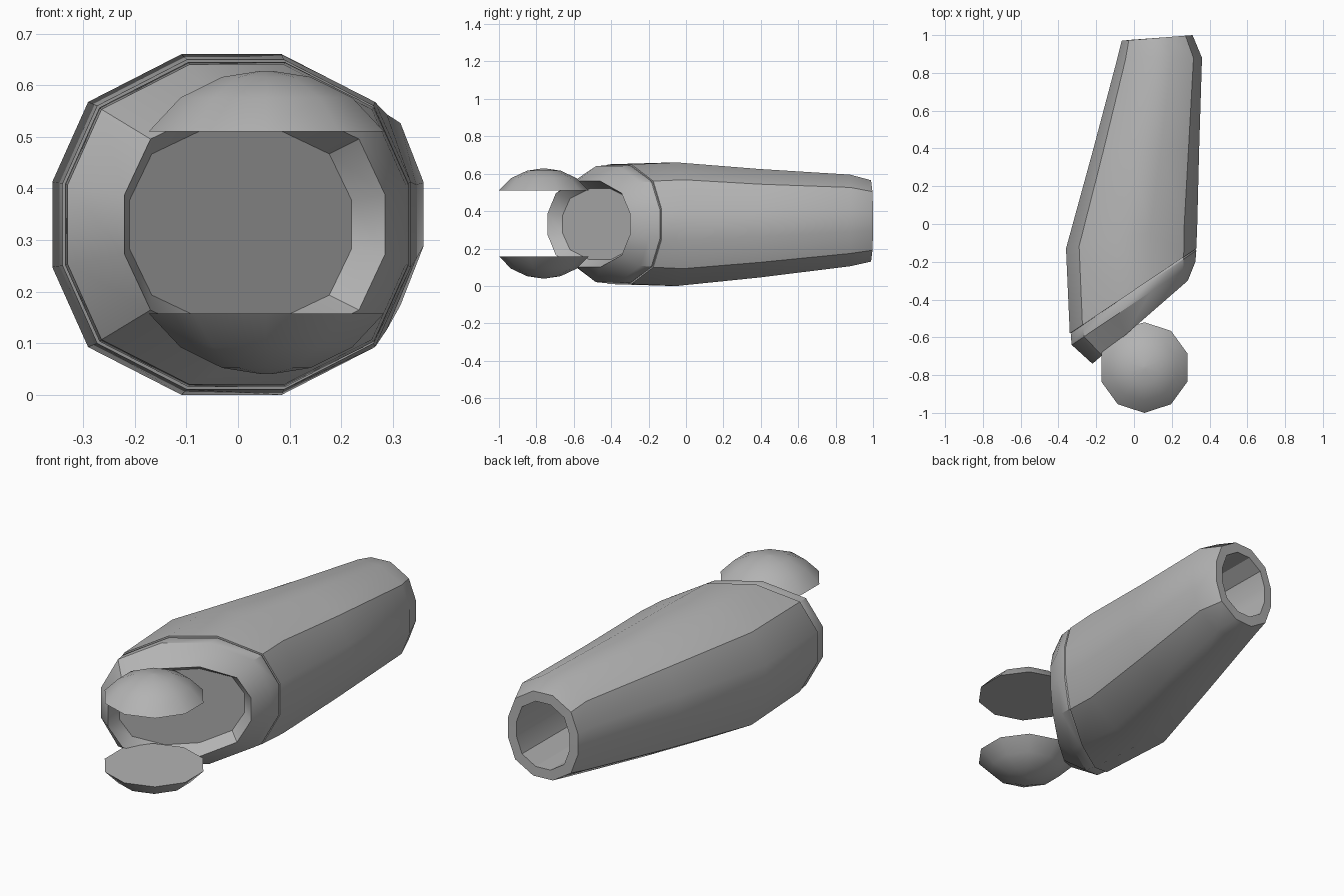
import bpy, bmesh, math
from mathutils import Vector

cube = bpy.data.objects.get("Cube")
if cube:
    bpy.data.objects.remove(cube, do_unlink=True)

grey = bpy.data.materials.new("mid_grey")
grey.use_nodes = True
COLOUR = (0.45, 0.45, 0.45, 1)
grey.diffuse_color = COLOUR
grey.node_tree.nodes["Principled BSDF"].inputs["Base Color"].default_value = COLOUR

# Quarter of the twelve-sided section, mirrored into a full ring
QUARTER = [(1, 0.25), (0.8, 0.72), (0.28, 1)]
HALF = QUARTER + [(-u, v) for u, v in reversed(QUARTER)]
SECTION = HALF + [(-u, -v) for u, v in HALF]


def section_ring(left, right, low, high):
    """Ring spanning two plan points (x, y) and a height range."""
    a, b = Vector((*left, 0)), Vector((*right, 0))
    mid, half = (a + b) / 2, (b - a) / 2
    centre, rise = (low + high) / 2, (high - low) / 2
    return [mid + half * u + Vector((0, 0, centre + rise * v)) for u, v in SECTION]


def loft(name, rings, angle):
    """Skin consecutive rings and close both ends."""
    bm = bmesh.new()
    loops = [[bm.verts.new(p) for p in ring] for ring in rings]
    for r, s in zip(loops, loops[1:]):
        for i in range(len(r)):
            j = (i + 1) % len(r)
            bm.faces.new((r[i], r[j], s[j], s[i]))
    bm.faces.new(loops[0])
    bm.faces.new(loops[-1])
    bmesh.ops.recalc_face_normals(bm, faces=bm.faces)
    mesh = bpy.data.meshes.new(name)
    bm.to_mesh(mesh)
    bm.free()
    mesh.materials.append(grey)
    obj = bpy.data.objects.new(name, mesh)
    bpy.context.collection.objects.link(obj)
    bpy.ops.object.select_all(action='DESELECT')
    obj.select_set(True)
    bpy.context.view_layer.objects.active = obj
    bpy.ops.object.shade_smooth_by_angle(angle=math.radians(angle))
    return obj


# Tapered sleeve with a slanted front and a hollow rear socket
loft("sleeve", [section_ring(*r) for r in [
    ((-0.32, -0.57), (0.31, -0.14), 0.03, 0.63),
    ((-0.34, -0.58), (0.33, -0.13), 0.01, 0.65),
    ((-0.36, -0.13), (0.335, 0.0), 0.0, 0.66),
    ((-0.22, 0.38), (0.345, 0.4), 0.045, 0.625),
    ((-0.09, 0.87), (0.36, 0.88), 0.105, 0.595),
    ((-0.065, 0.97), (0.31, 1.0), 0.13, 0.565),
    ((-0.02, 0.975), (0.265, 0.995), 0.18, 0.515),
    ((-0.01, 0.5), (0.26, 0.5), 0.18, 0.515),
]], 32)

# Bevelled front collar with a shallow dish
loft("front_collar", [section_ring(*r) for r in [
    ((-0.325, -0.56), (0.315, -0.12), 0.025, 0.635),
    ((-0.335, -0.59), (0.33, -0.14), 0.015, 0.645),
    ((-0.33, -0.64), (0.325, -0.2), 0.02, 0.64),
    ((-0.22, -0.74), (0.285, -0.3), 0.1, 0.56),
    ((-0.21, -0.66), (0.22, -0.26), 0.14, 0.52),
]], 32)

# Facing pair of ten-sided domes
DOME = [(0.24, 0), (0.175, 0.066), (0.09, 0.106), (0.01, 0.118)]


def dome(name, base, direction):
    rings = []
    for radius, rise in DOME:
        rings.append([Vector((0.055 + radius * math.sin(math.tau * i / 10),
                              -0.76 - radius * math.cos(math.tau * i / 10),
                              base + direction * rise)) for i in range(10)])
    loft(name, rings, 40)


dome("upper_dome", 0.51, 1)
dome("lower_dome", 0.158, -1)
